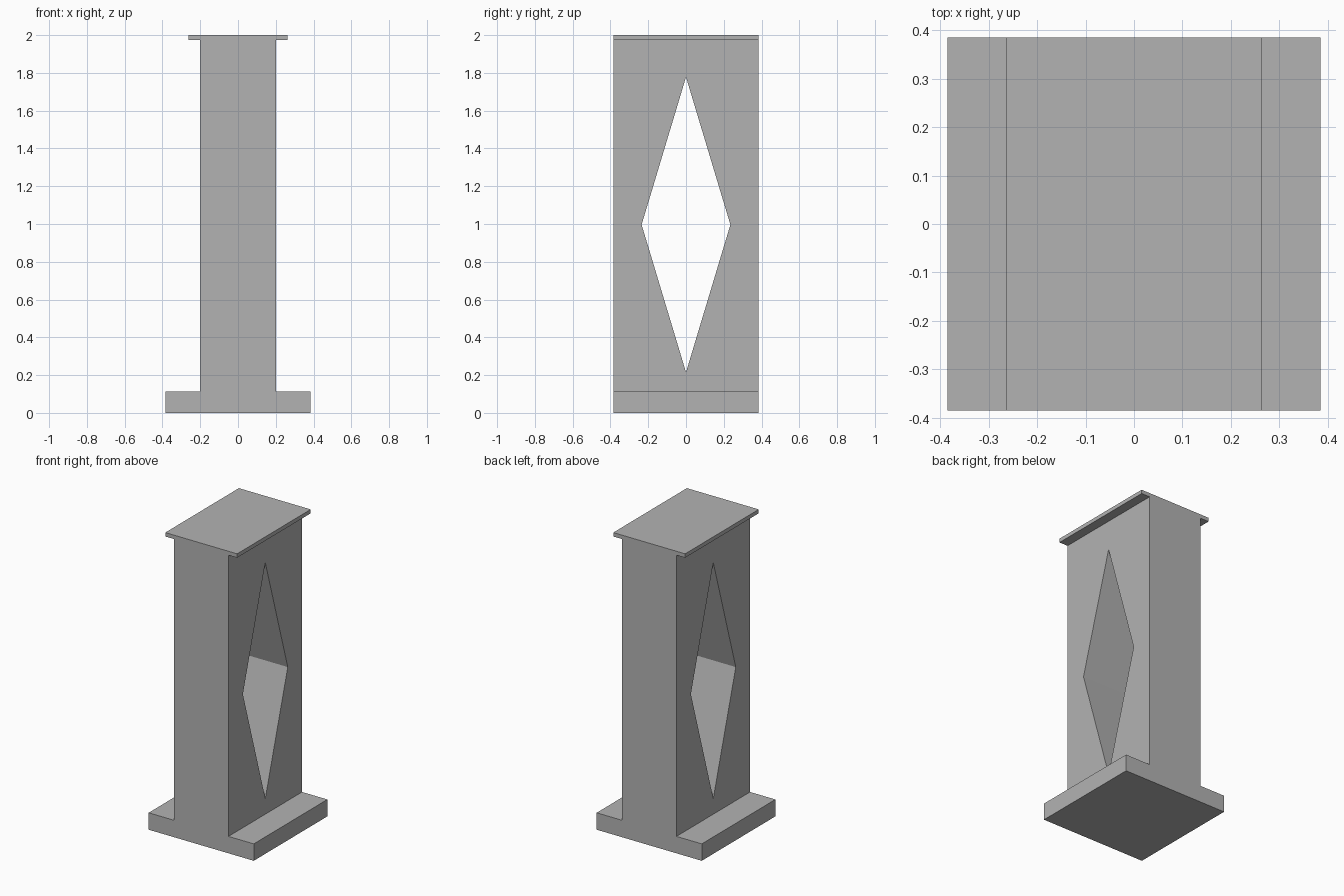
import bpy
import bmesh
from mathutils import Vector

cube = bpy.data.objects.get("Cube")
if cube:
    bpy.data.objects.remove(cube, do_unlink=True)

# Dimensions
BASE_HALF, BASE_TOP = 0.385, 0.112
COLUMN_HALF = 0.2
CAP_HALF, CAP_BOTTOM, HEIGHT = 0.263, 1.974, 2.0
DEPTH_HALF = 0.385
HOLE_HALF, HOLE_LOW, HOLE_HIGH = 0.235, 0.215, 1.778

# Single flat colour
grey = bpy.data.materials.new("plain_grey")
grey.use_nodes = True
colour = (0.45, 0.45, 0.45, 1)
grey.diffuse_color = colour
grey.node_tree.nodes["Principled BSDF"].inputs["Base Color"].default_value = colour


def extruded(name, outline, offset):
    """Make a solid by extruding a closed outline along an offset."""
    bm = bmesh.new()
    face = bm.faces.new([bm.verts.new(p) for p in outline])
    result = bmesh.ops.extrude_face_region(bm, geom=[face], use_keep_orig=True)
    moved = [v for v in result["geom"] if isinstance(v, bmesh.types.BMVert)]
    bmesh.ops.translate(bm, verts=moved, vec=Vector(offset))
    bmesh.ops.recalc_face_normals(bm, faces=bm.faces)
    mesh = bpy.data.meshes.new(name)
    bm.to_mesh(mesh)
    bm.free()
    mesh.materials.append(grey)
    obj = bpy.data.objects.new(name, mesh)
    bpy.context.collection.objects.link(obj)
    return obj


# Pedestal: mirrored half profile of base, column and cap
half = [(BASE_HALF, 0), (BASE_HALF, BASE_TOP), (COLUMN_HALF, BASE_TOP),
        (COLUMN_HALF, CAP_BOTTOM), (CAP_HALF, CAP_BOTTOM), (CAP_HALF, HEIGHT)]
profile = half + [(-x, z) for x, z in reversed(half)]
pedestal = extruded("pedestal", [(x, -DEPTH_HALF, z) for x, z in profile],
                    (0, 2 * DEPTH_HALF, 0))

# Diamond opening through the column
middle = (HOLE_LOW + HOLE_HIGH) / 2
diamond = [(0, HOLE_LOW), (HOLE_HALF, middle), (0, HOLE_HIGH), (-HOLE_HALF, middle)]
cutter = extruded("diamond_cutter", [(-0.5, y, z) for y, z in diamond], (1, 0, 0))
cutter.hide_render = True

opening = pedestal.modifiers.new("diamond_opening", "BOOLEAN")
opening.operation = "DIFFERENCE"
opening.solver = "EXACT"
opening.object = cutter
bpy.context.view_layer.objects.active = pedestal
bpy.ops.object.modifier_apply(modifier=opening.name)
bpy.data.objects.remove(cutter, do_unlink=True)
